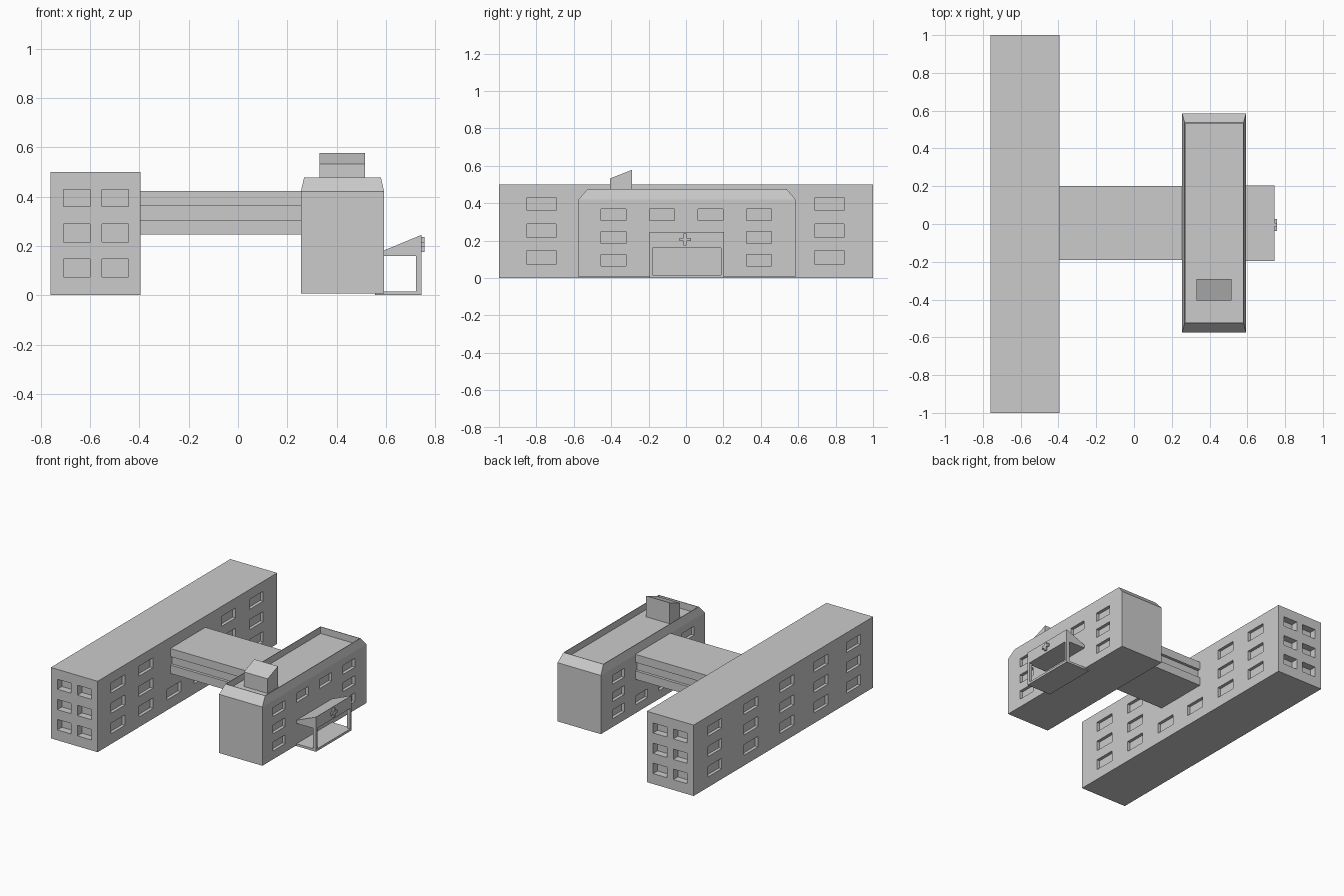
import bpy, bmesh

if "Cube" in bpy.data.objects:
    bpy.data.objects.remove(bpy.data.objects["Cube"])

grey = bpy.data.materials.new("light_grey_concrete")
grey.diffuse_color = (0.6, 0.6, 0.6, 1)
grey.use_nodes = True
grey.node_tree.nodes["Principled BSDF"].inputs["Base Color"].default_value = grey.diffuse_color


def add_box(bm, x0, x1, y0, y1, z0, z1):
    r = bmesh.ops.create_cube(bm, size=1)
    for v in r["verts"]:
        v.co = (x1 if v.co.x > 0 else x0,
                y1 if v.co.y > 0 else y0,
                z1 if v.co.z > 0 else z0)


def make(name, bm):
    bmesh.ops.recalc_face_normals(bm, faces=bm.faces)
    me = bpy.data.meshes.new(name)
    bm.to_mesh(me)
    bm.free()
    me.materials.append(grey)
    ob = bpy.data.objects.new(name, me)
    bpy.context.collection.objects.link(ob)
    return ob


def boxes(name, *dims):
    bm = bmesh.new()
    for d in dims:
        add_box(bm, *d)
    return make(name, bm)


def extrude(name, pts, vec):
    """Closed profile swept along vec."""
    bm = bmesh.new()
    f = bm.faces.new([bm.verts.new(p) for p in pts])
    r = bmesh.ops.extrude_face_region(bm, geom=[f], use_keep_orig=True)
    bmesh.ops.translate(bm, vec=vec, verts=[g for g in r["geom"] if isinstance(g, bmesh.types.BMVert)])
    return make(name, bm)


def cut(ob, dims):
    """Recess the windows, then remove the cutter."""
    cutter = boxes("window_cutter", *dims)
    cutter.hide_render = True
    m = ob.modifiers.new("windows", "BOOLEAN")
    m.object = cutter
    m.operation = "DIFFERENCE"
    m.solver = "EXACT"
    dg = bpy.context.evaluated_depsgraph_get()
    me = bpy.data.meshes.new_from_object(ob.evaluated_get(dg))
    ob.modifiers.clear()
    ob.data = me
    bpy.data.objects.remove(cutter)


# rear wing with recessed windows
wing = boxes("rear_wing", (-0.76, -0.395, -1, 1, 0, 0.5))
D, E = 0.022, 0.05
rows = [(0.073, 0.147), (0.216, 0.288), (0.36, 0.43)]
cuts = []
for i, (z0, z1) in enumerate(rows):
    for x in (-0.655, -0.498):
        cuts.append((x - 0.054, x + 0.054, -1.1, -1 + E, z0, z1))
        cuts.append((x - 0.054, x + 0.054, 1 - E, 1.1, z0, z1))
    for y in (-0.78, -0.42, -0.04, 0.36, 0.765):
        cuts.append((-0.86, -0.76 + D, y - 0.077, y + 0.077, z0, z1))
    for y in (-0.772, -0.46, -0.15, 0.15, 0.46, 0.767):
        if abs(y) > 0.3 or i == 0:
            cuts.append((-0.395 - D, -0.3, y - 0.077, y + 0.077, z0, z1))
cut(wing, cuts)

# front block: chamfered top with a sunken roof
bm = bmesh.new()
rings = [(0.255, 0.593, -0.575, 0.585, 0.006),
         (0.255, 0.593, -0.575, 0.585, 0.42),
         (0.268, 0.58, -0.525, 0.537, 0.477),
         (0.272, 0.576, -0.521, 0.533, 0.477),
         (0.272, 0.576, -0.521, 0.533, 0.43)]
loops = [[bm.verts.new(p) for p in ((a, c, z), (b, c, z), (b, d, z), (a, d, z))]
         for a, b, c, d, z in rings]
for lo, hi in zip(loops, loops[1:]):
    for k in range(4):
        n = (k + 1) % 4
        bm.faces.new((lo[k], lo[n], hi[n], hi[k]))
bm.faces.new(loops[0])
bm.faces.new(loops[-1])
block = make("front_block", bm)

rows = [(0.065, 0.127), (0.186, 0.248), (0.307, 0.37)]
cuts = []
for i, (z0, z1) in enumerate(rows):
    for y in (-0.388, -0.128, 0.13, 0.39):
        outer = abs(y) > 0.3
        if outer or i == 2:
            cuts.append((0.593 - D, 0.7, y - 0.067, y + 0.067, z0, z1))
        if outer or i == 0:
            cuts.append((0.2, 0.255 + D, y - 0.067, y + 0.067, z0, z1))
cut(block, cuts)

# rooftop stair hut with sloping roof
extrude("roof_hut", [(0.33, -0.405, 0.425), (0.33, -0.29, 0.425),
                     (0.33, -0.29, 0.578), (0.33, -0.405, 0.533)], (0.185, 0, 0))

# raised link bridge with a recessed window band on both sides
a, b, r = -0.19, 0.2, 0.02
prof = [(a, 0.246), (b, 0.246), (b, 0.305), (b - r, 0.305), (b - r, 0.365), (b, 0.365),
        (b, 0.422), (a, 0.422), (a, 0.365), (a + r, 0.365), (a + r, 0.305), (a, 0.305)]
extrude("link_bridge", [(-0.395, y, z) for y, z in prof], (0.65, 0, 0))

# entrance porch: floor, two posts and rising canopy
boxes("porch_floor", (0.555, 0.745, -0.195, 0.203, 0, 0.016))
boxes("porch_posts", (0.722, 0.745, -0.195, -0.178, 0.016, 0.16),
      (0.722, 0.745, 0.186, 0.203, 0.016, 0.16))
extrude("porch_canopy", [(0.593, -0.195, 0.16), (0.745, -0.195, 0.16),
                         (0.745, -0.195, 0.245), (0.593, -0.195, 0.182)], (0, 0.398, 0))

# plus sign on the canopy front
t, s = 0.009, 0.031
cross = [(-t, -s), (t, -s), (t, -t), (s, -t), (s, t), (t, t),
         (t, s), (-t, s), (-t, t), (-s, t), (-s, -t), (-t, -t)]
extrude("entrance_cross", [(0.745, y - 0.005, z + 0.206) for y, z in cross], (0.012, 0, 0))
